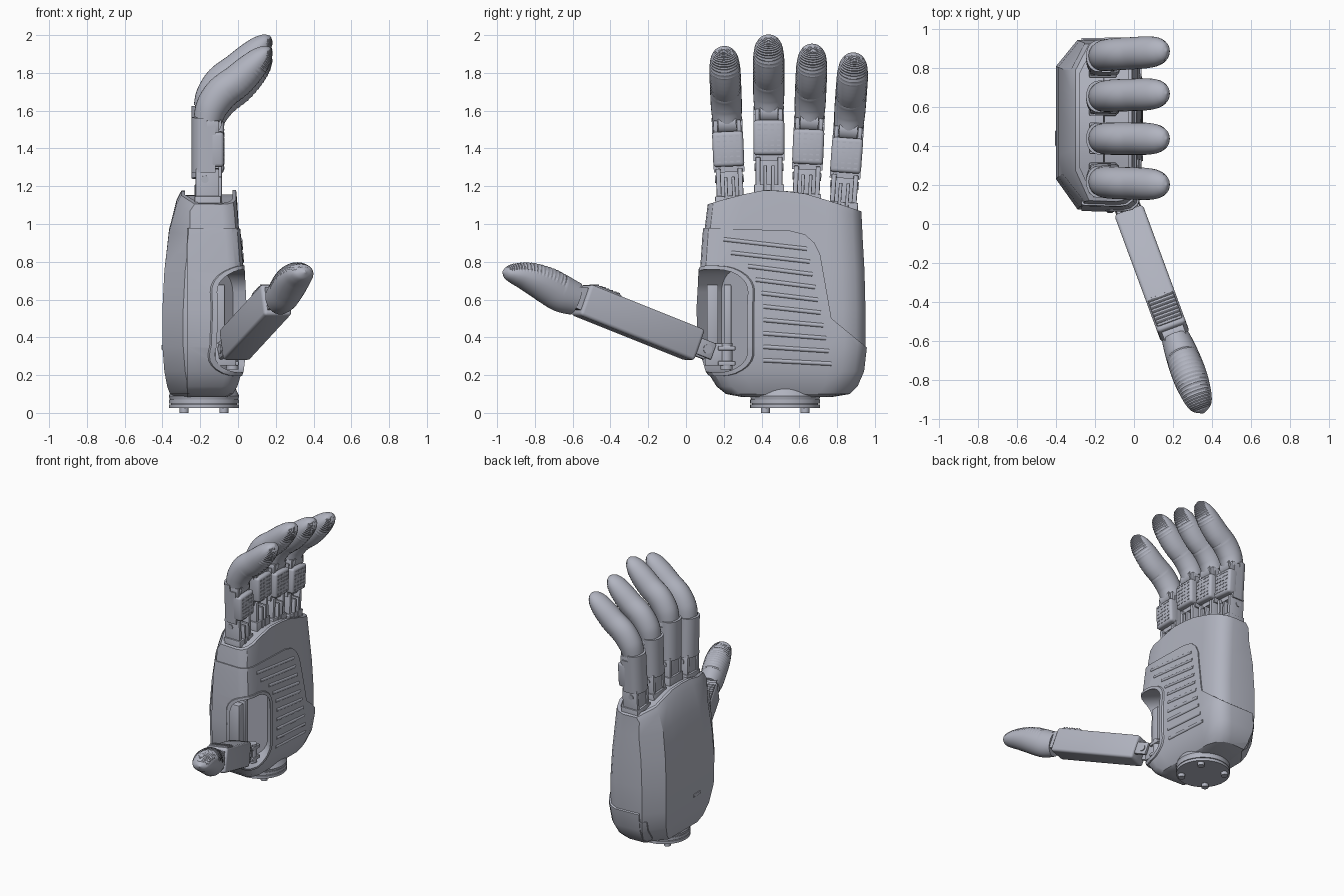
import bpy, bmesh, math
from mathutils import Vector, Matrix

if "Cube" in bpy.data.objects:
    bpy.data.objects.remove(bpy.data.objects["Cube"])
grey = bpy.data.materials.new("blue grey plastic")
grey.use_nodes = True
grey.diffuse_color = (0.44, 0.455, 0.525, 1)
grey.node_tree.nodes["Principled BSDF"].inputs["Base Color"].default_value = grey.diffuse_color
parts = []
I = Matrix.Identity(4)


# ---- helpers ----
def finish(name, bm, M=I):
    bmesh.ops.recalc_face_normals(bm, faces=bm.faces)
    me = bpy.data.meshes.new(name)
    bm.to_mesh(me)
    bm.free()
    me.transform(M)
    me.materials.append(grey)
    ob = bpy.data.objects.new(name, me)
    bpy.context.collection.objects.link(ob)
    parts.append(ob)
    return ob


def loft(name, rings, M=I):
    bm = bmesh.new()
    vs = [[bm.verts.new(p) for p in r] for r in rings]
    n = len(vs[0])
    for a, b in zip(vs, vs[1:]):
        for i in range(n):
            bm.faces.new((a[i], a[(i + 1) % n], b[(i + 1) % n], b[i]))
    bm.faces.new(vs[0])
    bm.faces.new(vs[-1])
    return finish(name, bm, M)


def box(name, lo, hi, M=I, bevel=0.006, seg=2):
    bm = bmesh.new()
    bmesh.ops.create_cube(bm, size=1)
    for v in bm.verts:
        v.co = [(l + h) / 2 + c * (h - l) for l, h, c in zip(lo, hi, v.co)]
    if bevel:
        bmesh.ops.bevel(bm, geom=bm.edges[:], offset=bevel, segments=seg, affect='EDGES', profile=0.5)
    return finish(name, bm, M)


def cyl(name, p0, p1, r, M=I, r2=None, n=24):
    p0, p1 = Vector(p0), Vector(p1)
    bm = bmesh.new()
    bmesh.ops.create_cone(bm, cap_ends=True, segments=n, radius1=r,
                          radius2=r if r2 is None else r2, depth=(p1 - p0).length)
    R = (p1 - p0).to_track_quat('Z', 'Y').to_matrix().to_4x4()
    return finish(name, bm, M @ Matrix.Translation((p0 + p1) / 2) @ R)


def boolean(ob, cutter, op):
    m = ob.modifiers.new("cut", 'BOOLEAN')
    m.operation, m.object, m.solver = op, cutter, 'EXACT'
    bpy.context.view_layer.objects.active = ob
    bpy.ops.object.modifier_apply(modifier=m.name)


def lerp(table, t, k):
    for a, b in zip(table, table[1:]):
        if t <= b[0]:
            return a[k] + max(0, (t - a[0]) / (b[0] - a[0])) * (b[k] - a[k])
    return table[-1][k]


# ---- palm shell: z, y min, y max, x back, x front ----
PALM = [(0.085, .30, .77, -.33, -.065), (0.10, .22, .86, -.36, -.035),
        (0.14, .17, .90, -.375, -.012), (0.22, .12, .935, -.39, .014),
        (0.35, .078, .95, -.40, .03), (0.55, .07, .95, -.40, .03),
        (0.75, .082, .945, -.39, .02), (0.95, .095, .935, -.365, .005),
        (1.08, .11, .93, -.325, -.005), (1.12, .115, .93, -.30, -.01)]
ARCH = [(.10, -.02), (.27, .03), (.42, .06), (.60, .05), (.80, -.01), (.95, -.06)]


def palm_loft(name, o=0.0):
    rows = [(z, a - o, b + o, c - o, d + o) for z, a, b, c, d in PALM]
    z, a, b, c, d = rows[-1]
    rows += [(h, a + .02, b - .02, c + .02, d - .02) for h in (z, z - .02)]
    rings = []
    for z, a, b, c, d in rows:
        ch = .11 if z < 1 else .07
        pts = [(c, a + .16), (c + ch, a + .005)]
        pts += [(d - .08, a), (d - .045, a + .006), (d - .015, a + .03), (d, a + .08)]
        pts += [(d, a + .08 + (b - a - .16) * k / 6) for k in range(1, 6)]
        pts += [(d, b - .12), (d - .025, b - .05), (d - .06, b - .015), (d - .11, b), (c + ch, b - .005)]
        pts += [(c, b - .14 - (b - a - .30) * k / 5) for k in range(5)]
        k = max(0, (z - .85) / .27)
        rings.append([(x, y, z + k * lerp(ARCH, y, 1)) for x, y in pts])
    # close the arched top along its middle line
    xm = (c + d) / 2
    rings.append([(xm + (x - xm) * .02, y, z) for x, y, z in rings[-1]])
    return loft(name, rings)


def opening(name, grow):
    # rounded prism across the thumb corner of the palm
    rad, hw, hz, s = .12 + grow, .148 + grow, .272 + grow, math.sqrt(.5)
    prof = []
    for q, (sx, sz) in enumerate([(1, 1), (-1, 1), (-1, -1), (1, -1)]):
        for k in range(8):
            a = math.pi / 2 * (q + k / 7)
            prof.append((.113 + sx * (hw - rad) + rad * math.cos(a),
                         .487 + sz * (hz - rad) + rad * math.sin(a)))
    return loft(name, [[((t + w) * s, (t - w) * s, z) for t, z in prof] for w in (-.3, .3)])


edge = [(-.1, .985), (.55, .965), (.63, .945), (.68, .90), (.71, .84), (.735, .70),
        (.77, .50), (1.05, .27), (1.05, 0), (-.1, 0)]
cavity = opening("cavity_cutter", 0)
cutters = {"palm_cover": (.008, loft("cover_cutter", [[(x, y, z) for y, z in edge] for x in (-.27, .2)])),
           "thumb_opening_rim": (.016, opening("rim_cutter", .02)),
           "corner_cover": (.004, box("corner_cutter", (-.31, .84, .11), (-.07, 1.1, .29)))}
palm = palm_loft("palm_shell")
boolean(palm, cavity, 'DIFFERENCE')
for name, (offset, cutter) in cutters.items():
    plate = palm_loft(name, offset)
    boolean(plate, cutter, 'INTERSECT')
    boolean(plate, cavity, 'DIFFERENCE')
for c in [cavity] + [c for _, c in cutters.values()]:
    parts.remove(c)
    bpy.data.objects.remove(c)

# ribs on the palm cover and the back button
for i, y0 in enumerate([.20, .24, .33, .37, .40, .41, .41, .41, .41, .41]):
    z0 = .918 - .071 * i
    ends = (y0, z0), (.64 + .0145 * i, z0 - .05 + .0035 * i)
    cyl("palm_rib", *[(lerp(PALM, z, 4) + .003, y, z) for y, z in ends], .012, n=16)
box("back_button", (-.405, .40, .335), (-.385, .48, .36), bevel=.004)

# wrist: cone, flange and bolts
W = (-.18, .525)
for name, z0, z1, r, r2 in (("cone", .09, .21, .186, .13), ("neck", .06, .09, .178, .186),
                            ("flange", .025, .045, .185, .185), ("flange", .05, .072, .185, .185),
                            ("core", .03, .07, .175, .175)):
    cyl("wrist_" + name, (*W, z0), (*W, z1), r, r2=r2, n=48)
for dx in (-.105, .105):
    for dy in (-.105, .105):
        cyl("wrist_bolt", (W[0] + dx, W[1] + dy, 0), (W[0] + dx, W[1] + dy, .03), .024)


# ---- finger tips: swept ovals with fine ridges on the pad ----
def tip(name, st, M, grip0, grip1, steps=8, n=28):
    dense = []
    for i in range(len(st) - 1):
        p = [Vector(st[min(max(j, 0), len(st) - 1)]) for j in range(i - 1, i + 3)]
        for t in [k / steps for k in range(steps)]:
            dense.append(p[1] + .5 * ((p[2] - p[0]) * t + (2 * p[0] - 5 * p[1] + 4 * p[2] - p[3]) * t * t
                                      + (3 * p[1] - p[0] - 3 * p[2] + p[3]) * t ** 3))
    dense.append(Vector(st[-1]))
    rings = []
    for i, q in enumerate(dense):
        a, b = dense[max(i - 1, 0)], dense[min(i + 1, len(dense) - 1)]
        nx, nz = Vector((b[1] - a[1], a[0] - b[0])).normalized()
        ring = []
        for ang in [2 * math.pi * k / n for k in range(n)]:
            ridge = .003 if (i % 2 and grip0 < i < grip1 and math.cos(ang) > .2) else 0
            u = (max(q[2], .004) - ridge) * math.cos(ang)
            v = (max(q[3], .004) - ridge) * math.sin(ang)
            ring.append((q[0] + nx * u, v, q[1] + nz * u))
        rings.append(ring)
    return loft(name, rings, M)


# x, z, thickness, half width
FINGER = [(-.16, .43, .076, .077), (-.138, .50, .085, .082), (-.086, .573, .090, .083),
          (-.004, .636, .089, .083), (.067, .704, .080, .082), (.118, .757, .064, .073),
          (.148, .790, .044, .055), (.162, .807, .026, .034), (.169, .816, .004, .004)]
THUMB = [(-.01, .72, .088, .074), (-.011, .80, .099, .083), (0, .88, .098, .088), (.006, .96, .088, .088),
         (.004, 1.03, .074, .081), (-.006, 1.09, .056, .069), (-.015, 1.13, .036, .048), (-.02, 1.155, .004, .004)]


def back_shell(name, front, z0, z1, M):
    # rounded back closed by a flat front
    arc = [math.pi * (.5 + k / 14) for k in range(15)]
    prof = [(front, .081)] + [(-.185 + .061 * math.cos(a), .081 * math.sin(a)) for a in arc] + [(front, -.081)]
    return loft(name, [[(x, y, z) for x, y in prof] for z in (z0, z1)], M)


def finger(label, y, lift, fan):
    M = Matrix.Translation((0, y, 1.12 + lift)) @ Matrix.Rotation(math.radians(-fan), 4, 'X')
    # knuckle fork, link rods and joint ears
    for s in (-1, 1):
        box(label + "_knuckle_fork", (-.225, s * .058 - .013, -.12), (-.10, s * .058 + .013, .175), M)
        box(label + "_link_rod", (-.15, s * .02 - .009, -.08), (-.085, s * .02 + .009, .13), M, .004)
        box(label + "_joint_ear", (-.20, s * .062 - .012, .36), (-.10, s * .062 + .012, .43), M)
    box(label + "_knuckle_core", (-.215, -.05, -.12), (-.15, .05, .17), M)
    box(label + "_knuckle_foot", (-.23, -.08, -.12), (-.09, .08, .03), M)
    cyl(label + "_knuckle_pin", (-.175, -.076, .12), (-.175, .076, .12), .02, M)
    cyl(label + "_joint", (-.145, -.048, .415), (-.145, .048, .415), .058, M)
    # lower segment with a dotted pad
    back_shell(label + "_segment", -.118, .155, .40, M)
    back_shell(label + "_segment_back", -.165, .40, .445, M)
    box(label + "_pad", (-.15, -.082, .185), (-.075, .082, .37), M, .018, 3)
    for yy, zz in [((c - 1.5) * .034, .21 + r * .027) for r in range(6) for c in range(4)]:
        box(label + "_pad_dot", (-.08, yy - .009, zz - .004), (-.072, yy + .009, zz + .004), M, 0)
    tip(label + "_tip", FINGER, M, 17, 60)


for spec in (("index", .235, 0, -2.4), ("middle", .44, .06, -.2),
             ("ring", .635, .012, 2.5), ("little", .83, -.033, 4.2)):
    finger(*spec)

# ---- thumb, pad facing up ----
d = Vector((.24, -.65, .26)).normalized()
up = (Vector((0, 0, 1)) - d * d.z).normalized()
T = Matrix((up, d.cross(up), d)).transposed().to_4x4()
T.translation = (-.02, .05, .36)
box("thumb_segment", (-.09, -.078, 0), (.086, .078, .69), T, .018, 3)
box("thumb_pad", (.04, -.070, .50), (.094, .070, .665), T, .012)
for i in range(7):
    box("thumb_pad_rib", (.085, -.066, .515 + i * .021), (.099, .066, .525 + i * .021), T, .003, 1)
cyl("thumb_joint", (0, -.058, .70), (0, .058, .70), .062, T)
tip("thumb_tip", THUMB, T, 10, 50)

# thumb pivot and the workings inside the opening
for s in (-1, 1):
    box("thumb_fork", (-.05, s * .05 - .012, -.09), (.04, s * .05 + .012, .03), T)
cyl("thumb_pin", (-.005, -.068, -.05), (-.005, .068, -.05), .024, T)
cyl("pivot_post", (-.03, .215, .23), (-.03, .215, .37), .032)
for name, lo, hi in (("pivot_block", (-.12, .10, .25), (-.01, .20, .37)),
                     ("pivot_lug_low", (-.06, .17, .25), (.005, .262, .275)),
                     ("pivot_lug_high", (-.06, .17, .33), (.005, .262, .355)),
                     ("drive_column", (-.16, .11, .36), (-.07, .17, .68)),
                     ("drive_plate", (-.15, .20, .36), (-.08, .24, .68))):
    box(name, lo, hi)

# smooth shading with sharp edges kept
bpy.ops.object.select_all(action='DESELECT')
for ob in parts:
    ob.select_set(True)
bpy.context.view_layer.objects.active = palm
bpy.ops.object.shade_smooth_by_angle(angle=math.radians(30))
